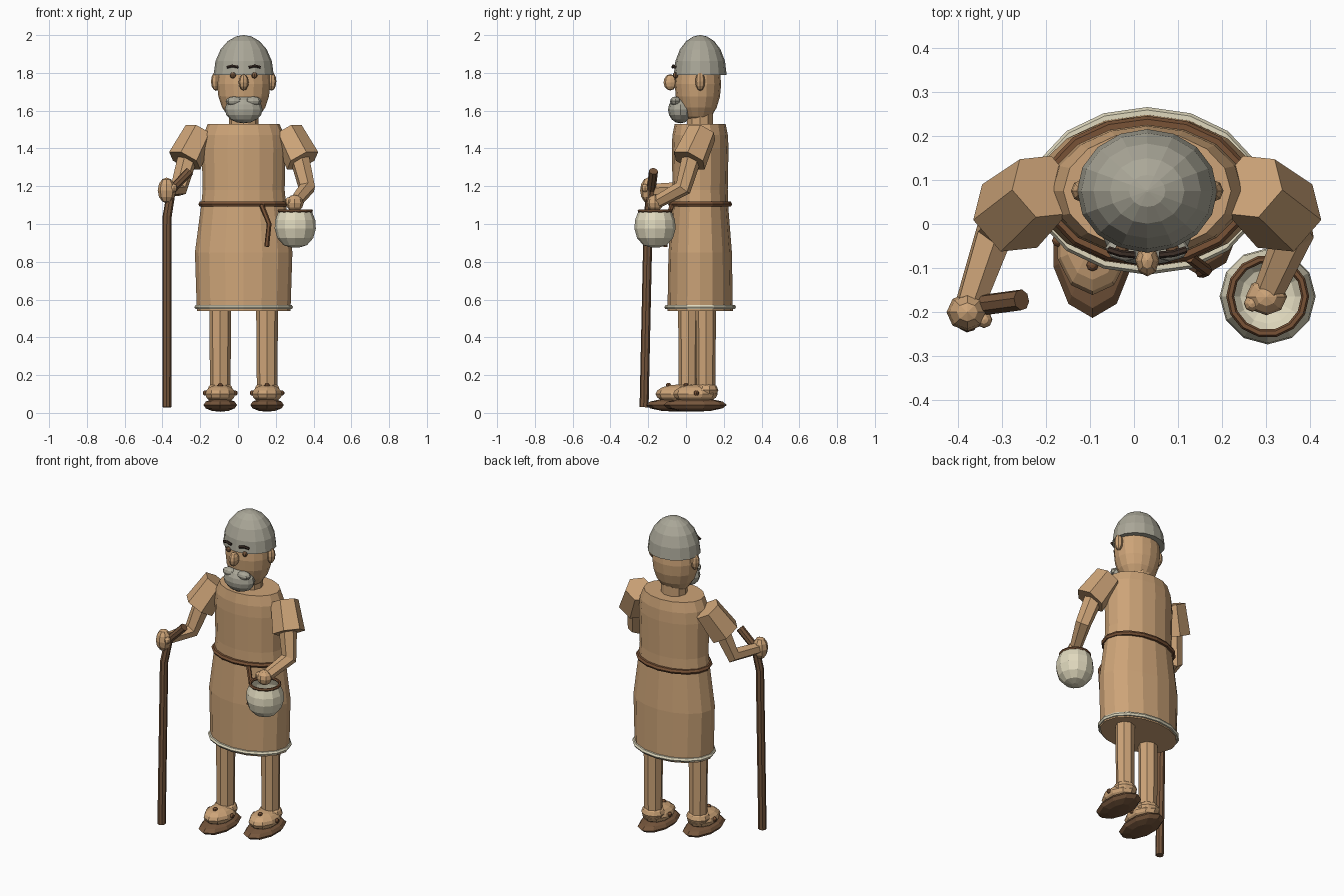
import bpy
import bmesh
from math import sin, cos, pi, radians
from mathutils import Matrix, Vector

if "Cube" in bpy.data.objects:
    bpy.data.objects.remove(bpy.data.objects["Cube"], do_unlink=True)

MID_X, MID_Y = 0.03, 0.075  # body axis


def material(name, rgb):
    """Flat colour given as 0-255 sRGB, stored as linear."""
    lin = [((c / 255 + 0.055) / 1.055) ** 2.4 for c in rgb] + [1]
    mat = bpy.data.materials.new(name)
    mat.use_nodes = True
    mat.diffuse_color = lin
    mat.node_tree.nodes["Principled BSDF"].inputs["Base Color"].default_value = lin
    return mat


SKIN = material("tan", (205, 164, 120))
GREY = material("grey", (170, 167, 152))
CREAM = material("cream", (224, 217, 190))
WOOD = material("wood brown", (118, 86, 60))
ROPE = material("rope brown", (120, 82, 54))
DARK = material("dark brown", (62, 48, 40))


def finish(name, mesh, mat):
    mesh.materials.clear()
    mesh.materials.append(mat)
    for p in mesh.polygons:
        p.use_smooth = False
        p.material_index = 0
    obj = bpy.data.objects.new(name, mesh)
    bpy.context.collection.objects.link(obj)
    return obj


def from_bmesh(name, bm, mat):
    bmesh.ops.recalc_face_normals(bm, faces=bm.faces)
    mesh = bpy.data.meshes.new(name)
    bm.to_mesh(mesh)
    bm.free()
    return finish(name, mesh, mat)


def ball(name, centre, radii, mat, segments=10, rings=8):
    bm = bmesh.new()
    m = Matrix.Translation(centre) @ Matrix.Diagonal((*radii, 1))
    bmesh.ops.create_uvsphere(bm, u_segments=segments, v_segments=rings, radius=1, matrix=m)
    return from_bmesh(name, bm, mat)


def lathe(name, centre, profile, mat, segments=16, cap_bottom=True, cap_top=True):
    """Stack elliptical rings given as (radius x, radius y, z)."""
    bm = bmesh.new()
    rings = []
    for rx, ry, z in profile:
        rings.append([bm.verts.new((centre[0] + rx * cos(2 * pi * i / segments),
                                    centre[1] + ry * sin(2 * pi * i / segments), z))
                      for i in range(segments)])
    for a, b in zip(rings, rings[1:]):
        for i in range(segments):
            j = (i + 1) % segments
            bm.faces.new((a[i], a[j], b[j], b[i]))
    if cap_bottom:
        bm.faces.new(rings[0][::-1])
    if cap_top:
        bm.faces.new(rings[-1])
    return from_bmesh(name, bm, mat)


def tube(name, points, radii, mat, resolution=1, cyclic=False):
    """Faceted tube swept along a path, with a radius at each point."""
    curve = bpy.data.curves.new(name, "CURVE")
    curve.dimensions = "3D"
    curve.bevel_depth = 1
    curve.bevel_resolution = resolution
    curve.use_fill_caps = True
    spline = curve.splines.new("POLY")
    spline.points.add(len(points) - 1)
    for p, co, r in zip(spline.points, points, radii):
        p.co = (*co, 1)
        p.radius = r
    spline.use_cyclic_u = cyclic
    temp = bpy.data.objects.new(name + "_path", curve)
    bpy.context.collection.objects.link(temp)
    mesh = bpy.data.meshes.new_from_object(temp)
    bpy.data.objects.remove(temp, do_unlink=True)
    return finish(name, mesh, mat)


def band(name, centre, rx, ry, r, mat, count=16):
    pts = [(centre[0] + rx * cos(2 * pi * i / count),
            centre[1] + ry * sin(2 * pi * i / count), centre[2]) for i in range(count)]
    return tube(name, pts, [r] * count, mat, 1, True)


# Tunic, hem and belt
AXIS = (MID_X, MID_Y)
lathe("tunic", AXIS, [(0.248, 0.173, 0.54), (0.258, 0.168, 0.85), (0.225, 0.148, 1.1),
                      (0.217, 0.146, 1.18), (0.222, 0.15, 1.4), (0.215, 0.147, 1.47),
                      (0.19, 0.135, 1.53)], SKIN)
band("hem_trim", (*AXIS, 0.56), 0.248, 0.177, 0.013, CREAM)
band("belt", (*AXIS, 1.105), 0.225, 0.155, 0.015, ROPE)
tube("belt_tail", [(0.125, -0.075, 1.1), (0.165, -0.105, 1.0), (0.152, -0.11, 0.88)],
     [0.013] * 3, ROPE)

# Neck and head
lathe("neck", AXIS, [(0.078, 0.072, 1.5), (0.078, 0.072, 1.62)], SKIN, 10)
ball("head", (MID_X, 0.063, 1.74), (0.141, 0.123, 0.21), SKIN, 16, 10)
cap_steps = [radians(a) for a in (0, 20, 40, 58, 75, 89)]
lathe("cap", AXIS, [(0.159 * cos(a), 0.14 * cos(a), 1.79 + 0.21 * sin(a))
                    for a in cap_steps], GREY)
ball("nose", (MID_X, -0.083, 1.75), (0.027, 0.036, 0.043), SKIN, 8, 6)
ball("beard", (MID_X, -0.03, 1.605), (0.1, 0.065, 0.072), GREY, 12, 8)
for side, label in ((1, "left"), (-1, "right")):
    ball(label + "_ear", (MID_X + side * 0.147, 0.075, 1.755), (0.026, 0.026, 0.05), SKIN, 8, 6)
    ball(label + "_eye", (MID_X + side * 0.057, -0.056, 1.787), (0.016, 0.014, 0.016), WOOD, 8, 6)
    ball(label + "_moustache", (MID_X + side * 0.05, -0.055, 1.65), (0.045, 0.03, 0.025), GREY, 8, 6)
    tube(label + "_eyebrow", [(MID_X + side * 0.028, -0.07, 1.83),
                              (MID_X + side * 0.06, -0.067, 1.837),
                              (MID_X + side * 0.088, -0.058, 1.83)], [0.008] * 3, DARK)

# Arms: flared sleeves, bent arms, hands with thumbs
hands = {1: (0.3, -0.165, 1.11), -1: (-0.378, -0.2, 1.178)}
hand_sizes = {1: (0.047, 0.042, 0.045), -1: (0.047, 0.043, 0.068)}
thumbs = {1: (0.268, -0.18, 1.12), -1: (-0.34, -0.217, 1.19)}
elbows = {1: (0.365, -0.015, 1.19), -1: (-0.315, -0.015, 1.185)}
for side, label in ((1, "left"), (-1, "right")):
    shoulder = Vector((MID_X + side * 0.235, 0.085, 1.485))
    cuff = Vector((MID_X + side * 0.312, 0.018, 1.335))
    tube(label + "_sleeve", [shoulder, cuff], [0.082, 0.095], SKIN)
    tube(label + "_arm", [shoulder.lerp(cuff, 0.7), elbows[side], hands[side]],
         [0.055, 0.046, 0.034], SKIN)
    ball(label + "_hand", hands[side], hand_sizes[side], SKIN, 8, 6)
    ball(label + "_thumb", thumbs[side], (0.019, 0.019, 0.022), SKIN, 8, 6)

# Cane with a bent handle
tube("cane", [(-0.377, -0.222, 0.03), (-0.375, -0.2, 1.04), (-0.352, -0.185, 1.18),
              (-0.255, -0.172, 1.28)], [0.024] * 4, WOOD, 2)

# Round pot, open at the top
POT = (0.303, -0.164)
pot_rings = [(0.02, 0.875), (0.062, 0.888), (0.095, 0.925), (0.109, 0.975),
             (0.106, 1.02), (0.088, 1.068)]
lathe("pot", POT, [(r, r, z) for r, z in pot_rings], CREAM, 12, cap_top=False)
band("pot_rim", (*POT, 1.07), 0.085, 0.085, 0.009, ROPE, 14)

# Legs, feet and sandals; the right leg steps forward
for side, label, y in ((1, "left", 0.105), (-1, "right", 0.012)):
    x = MID_X + side * 0.124
    lathe(label + "_leg", (x, y), [(0.054, 0.05, 0.1), (0.058, 0.054, 0.56)], SKIN, 8)
    ball(label + "_ankle", (x, y, 0.12), (0.072, 0.066, 0.045), SKIN, 10, 6)
    ball(label + "_foot", (x, y - 0.055, 0.1), (0.083, 0.118, 0.05), SKIN, 10, 8)
    ball(label + "_sole", (x, y - 0.057, 0.042), (0.093, 0.168, 0.036), WOOD, 10, 6)
    for i, (dx, dy, z) in enumerate(((0, -0.105, 0.145), (0.078, -0.05, 0.105),
                                     (-0.078, -0.05, 0.105))):
        ball(f"{label}_sandal_knot_{i + 1}", (x + dx, y + dy, z),
             (0.014, 0.014, 0.014), ROPE, 8, 6)
